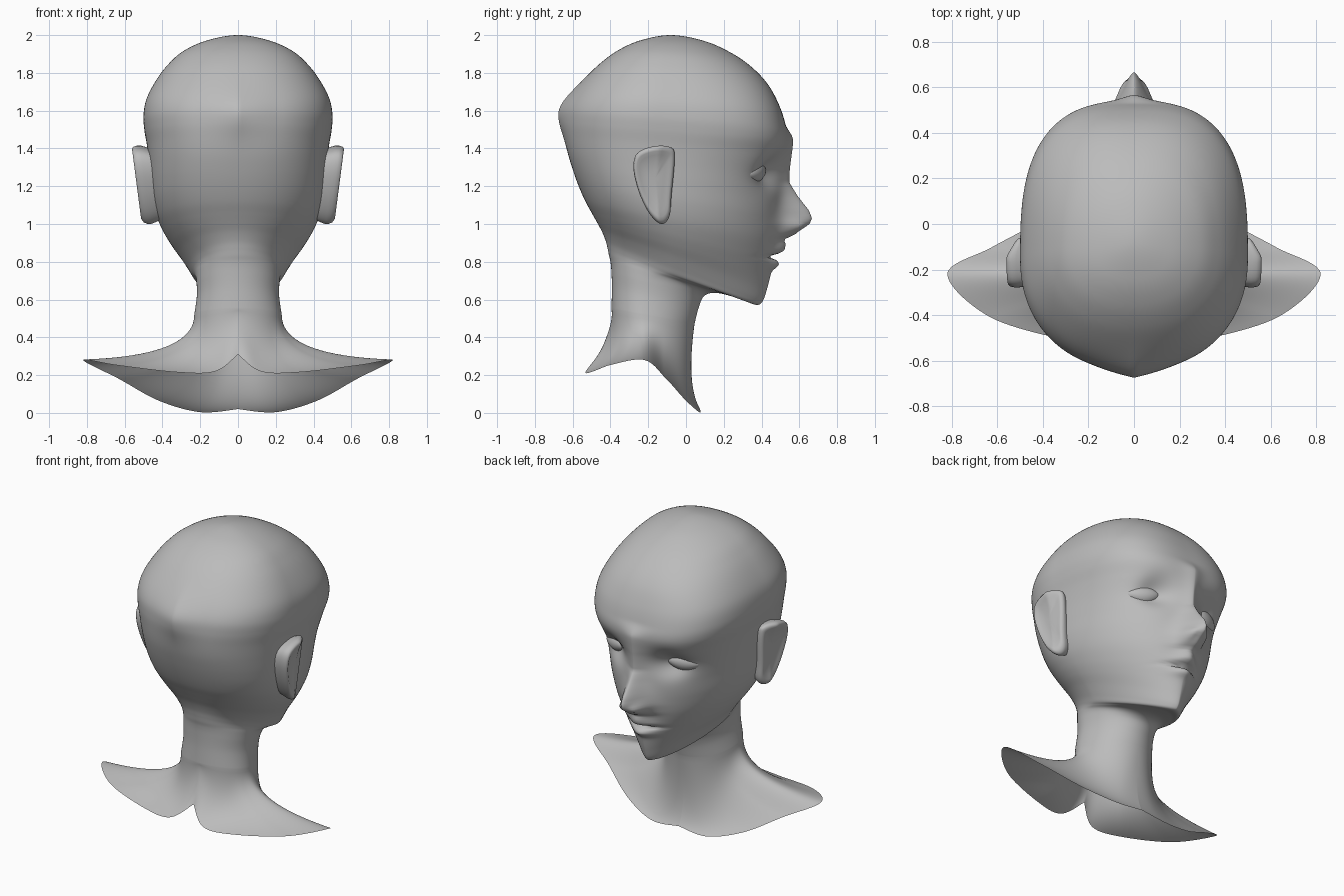
import bpy, bmesh, math
from mathutils import Matrix

if "Cube" in bpy.data.objects:
    bpy.data.objects.remove(bpy.data.objects["Cube"])

SKIN = bpy.data.materials.new("plain_grey")
SKIN.diffuse_color = (0.5, 0.5, 0.5, 1)
SKIN.use_nodes = True
SKIN.node_tree.nodes["Principled BSDF"].inputs["Base Color"].default_value = SKIN.diffuse_color


def spline(rows, t, closed=False):
    """Catmull-Rom through rows of numbers, t counted in rows."""
    n = len(rows)
    i = int(t) if closed else min(int(t), n - 2)
    f = t - i
    pick = (lambda k: rows[k % n]) if closed else (lambda k: rows[max(0, min(n - 1, k))])
    out = []
    for a, b, c, d in zip(pick(i - 1), pick(i), pick(i + 1), pick(i + 2)):
        out.append(0.5 * (2 * b + (c - a) * f + (2 * a - 5 * b + 4 * c - d) * f * f
                          + (3 * b - a - 3 * c + d) * f ** 3))
    return out


def finish(name, bm):
    """Turn a bmesh into a smooth object mirrored across x = 0."""
    bmesh.ops.remove_doubles(bm, verts=bm.verts, dist=1e-5)
    for f in bm.faces:
        f.smooth = True
    me = bpy.data.meshes.new(name)
    bm.to_mesh(me)
    bm.free()
    me.materials.append(SKIN)
    ob = bpy.data.objects.new(name, me)
    bpy.context.collection.objects.link(ob)
    mod = ob.modifiers.new("mirror", 'MIRROR')
    mod.merge_threshold = 0.0005
    return ob


def loft(name, rings, closed):
    bm = bmesh.new()
    vs = [[bm.verts.new(p) for p in r] for r in rings]
    n = len(rings[0])
    for i in range(len(vs) - 1):
        for j in range(n if closed else n - 1):
            k = (j + 1) % n
            bm.faces.new((vs[i][j], vs[i + 1][j], vs[i + 1][k], vs[i][k]))
    return finish(name, bm)


# Tilted head sections: face y, face z, back y, back z, half width, face roundness
# (the last row lies past the crown and only rounds it off)
HEAD = [
    (.045, .47, -.395, .55, .232, 2.0), (.068, .56, -.392, .66, .218, 2.0),
    (.10, .622, -.395, .75, .22, 2.0), (.17, .634, -.40, .80, .226, 1.8),
    (.29, .602, -.408, .835, .236, 1.6), (.37, .572, -.415, .87, .248, 1.5),
    (.405, .59, -.425, .91, .268, 1.45), (.43, .66, -.445, .96, .307, 1.5),
    (.45, .74, -.472, 1.01, .353, 1.6), (.47, .82, -.50, 1.06, .392, 1.7),
    (.49, .92, -.533, 1.12, .428, 1.82), (.50, 1.03, -.566, 1.195, .452, 1.93),
    (.505, 1.15, -.597, 1.28, .464, 2.06), (.515, 1.26, -.623, 1.37, .472, 2.25),
    (.53, 1.36, -.638, 1.46, .482, 2.5), (.54, 1.45, -.643, 1.54, .496, 2.75),
    (.526, 1.53, -.633, 1.615, .500, 2.85), (.495, 1.625, -.594, 1.69, .484, 2.8),
    (.44, 1.73, -.525, 1.778, .435, 2.6), (.36, 1.82, -.445, 1.858, .372, 2.4),
    (.25, 1.90, -.35, 1.925, .29, 2.2), (.10, 1.968, -.235, 1.974, .165, 2.0),
    (-.08, 2.0, -.08, 2.0, 0, 2.0), (-.25, 1.97, .09, 1.97, -.165, 2.0)]

# Nose ridge: height, how far it stands out, half width
NOSE = [(.91, 0, .07), (.95, .085, .075), (1.0, .155, .075), (1.03, .166, .07),
        (1.07, .15, .065), (1.15, .085, .055), (1.22, .037, .05),
        (1.32, .03, .05), (1.44, .027, .07), (1.53, 0, .1)]

# Bumps on the face: x, z, x spread, z spread, amount
BUMPS = [(.20, 1.275, .10, .085, -.075),  # eye socket
         (.055, .985, .03, .035, .04),   # nostril wing
         (0, .895, .06, .03, .04),       # groove below nose
         (0, .86, .08, .02, .03),        # upper lip
         (0, .827, .10, .010, -.04),     # mouth line
         (0, .785, .07, .025, .03)]      # lower lip


def face_push(x, z):
    d = sum(a * math.exp(-((x - bx) / sx) ** 2 - ((z - bz) / sz) ** 2)
            for bx, bz, sx, sz, a in BUMPS)
    for (z0, p0, w0), (z1, p1, w1) in zip(NOSE, NOSE[1:]):
        if z0 <= z < z1:
            f = (z - z0) / (z1 - z0)
            f = f * f * (3 - 2 * f) if p0 * p1 == 0 else f
            d += (p0 + (p1 - p0) * f) * math.exp(-(x / (w0 + (w1 - w0) * f)) ** 1.6)
    return d


def back_peak(x, z):
    """Pointed ridge on the middle of the skull's back."""
    return .036 * max(0, 1 - x / .22) ** 1.5 * math.exp(-((z - 1.60) / .13) ** 2)


N = 100
ANGLES = [math.pi * (j / N) ** 1.3 for j in range(N + 1)]


def head_ring(t):
    yf, zf, yb, zb, w, nf = spline(HEAD, t)
    w = max(w, 0)
    ym = yb + .42 * (yf - yb)
    ring = []
    for a in ANGLES:
        s, c = max(0, math.sin(a)), math.cos(a)
        n = nf if c > 0 else 2 + .2 * min(1, t / 12)
        r = (s ** n + abs(c) ** n) ** (-1 / n)
        x = w * s * r if 0 < a < math.pi else 0
        y = ym + c * r * ((yf - ym) if c > 0 else (ym - yb))
        z = zf + (zb - zf) * (yf - y) / max(yf - yb, 1e-6)
        if c > 0 and t > 5:
            y += face_push(x, z) * min(1, c * 3)
        elif c < 0:
            y -= back_peak(x, z) * min(1, -c * 2)
        ring.append((x, y, z))
    return ring


# Shoulder collar: its open lower edge from front to back
EDGE = [(0, .075, .02), (.2, .07, .004), (.42, .0, .065), (.63, -.105, .18),
        (.82, -.22, .28), (.64, -.405, .252), (.32, -.505, .215),
        (.12, -.53, .22), (0, -.46, .31)]
neck = head_ring(0)
collar = []
for i in range(20):
    s = 1 - i / 20
    ring = []
    for a, p in zip(ANGLES, neck):
        e = spline(EDGE, 8 * a / math.pi)
        c = math.cos(a)
        q = (p[0], p[1] - (.045 if c > 0 else .015) * c,
             e[2] + .02 + (.10 if c > 0 else .15) * (1 - math.sin(a)))
        v = [(1 - s) ** 2 * p[k] + 2 * s * (1 - s) * q[k] + s * s * e[k] for k in range(3)]
        if a in (0, ANGLES[-1]):
            v[0] = 0
        ring.append(v)
    collar.append(ring)

STEP = 8
rows = [head_ring(i / STEP) for i in range((len(HEAD) - 2) * STEP + 1)]
loft("head_and_shoulders", collar + rows, False)

# Ears: side outline (y, z) lofted outwards, with a hollow inside the rim
EAR = [(-.278, 1.29), (-.258, 1.375), (-.167, 1.412), (-.08, 1.405), (-.06, 1.35),
       (-.077, 1.15), (-.088, 1.04), (-.13, 1.0), (-.19, 1.05), (-.246, 1.16)]
SHELL = [(.85, -.06), (.95, 0), (1, .035), (1, .055), (.97, .072), (.91, .08),
         (.84, .079), (.72, .072), (.5, .064), (.25, .06), (0, .06)]
outline = [spline(EAR, k / 6, True) for k in range(60)]
ear_rings = []
for size, off in SHELL:
    ring = []
    for y, z in outline:
        y, z = -.165 + (y + .165) * size, 1.24 + (z - 1.24) * size
        flare = min(1, max(.4, .4 + (-.06 - y) * 7))
        ring.append((.475 + .13 * (z - 1.35) + off * flare, y, z))
    ear_rings.append(ring)
loft("ears", ear_rings, True)

# Eyes: flattened almond balls set in the sockets
bm = bmesh.new()
bmesh.ops.create_uvsphere(bm, u_segments=32, v_segments=20, radius=1)
for v in bm.verts:
    v.co.z *= 1 - .35 * v.co.x ** 2
bm.transform(Matrix.Translation((.235, .357, 1.275)) @ Matrix.Rotation(math.radians(-24), 4, 'Z')
             @ Matrix.Rotation(math.radians(6), 4, 'Y') @ Matrix.Diagonal((.11, .055, .058, 1)))
finish("eyes", bm)
